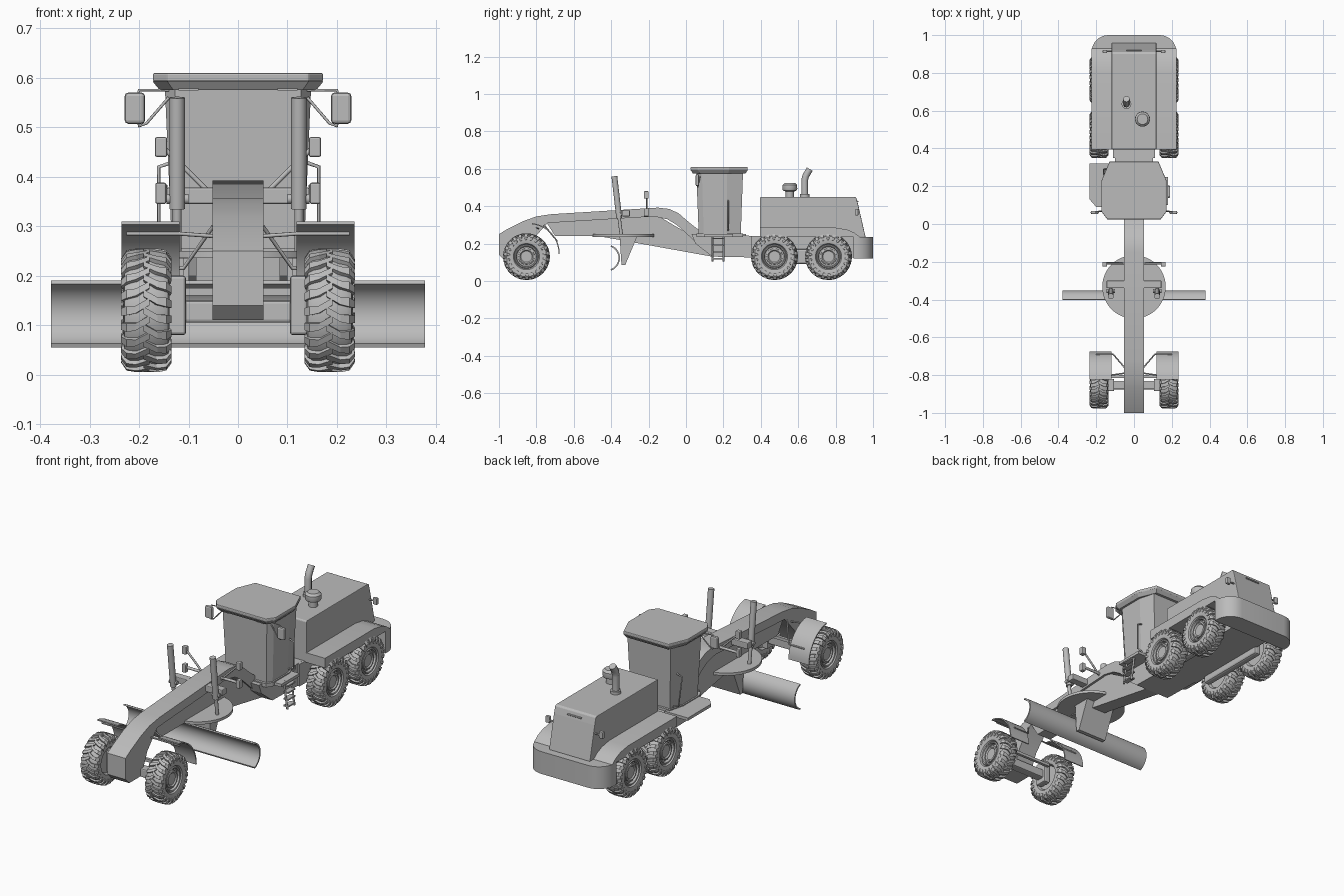
import bpy, bmesh, math
from mathutils import Vector, Matrix

cube = bpy.data.objects.get("Cube")
if cube:
    bpy.data.objects.remove(cube)

grey = bpy.data.materials.new("plain grey")
grey.use_nodes = True
COLOR = (0.5, 0.5, 0.5, 1)
grey.diffuse_color = COLOR
grey.node_tree.nodes["Principled BSDF"].inputs["Base Color"].default_value = COLOR


def add(name, data, smooth=False):
    ob = bpy.data.objects.new(name, data)
    bpy.context.collection.objects.link(ob)
    data.materials.append(grey)
    if smooth:
        bpy.ops.object.select_all(action="DESELECT")
        ob.select_set(True)
        bpy.context.view_layer.objects.active = ob
        bpy.ops.object.shade_smooth_by_angle(angle=math.radians(35))
    return ob


def finish(name, bm, smooth=False, bevel=0):
    bmesh.ops.recalc_face_normals(bm, faces=bm.faces[:])
    me = bpy.data.meshes.new(name)
    bm.to_mesh(me)
    bm.free()
    ob = add(name, me, smooth)
    if bevel:
        mod = ob.modifiers.new("bevel", "BEVEL")
        mod.width, mod.segments = bevel, 2
    return ob


def loft(bm, rings, closed=False, caps=True):
    vs = [[bm.verts.new(p) for p in r] for r in rings]
    n = len(vs[0])
    for i in range(len(vs) - (not closed)):
        a, b = vs[i], vs[(i + 1) % len(vs)]
        for j in range(n):
            bm.faces.new((a[j], a[(j + 1) % n], b[(j + 1) % n], b[j]))
    if caps and not closed:
        bm.faces.new(vs[0])
        bm.faces.new(vs[-1])


def side_prism(name, pts, x0, x1, smooth=False, bevel=0):
    bm = bmesh.new()
    loft(bm, [[(x, y, z) for y, z in pts] for x in (x0, x1)])
    return finish(name, bm, smooth, bevel)


def plan_prism(name, pts, z0, z1, smooth=False, shrink=1.0, cy=0.0, bevel=0):
    bm = bmesh.new()
    loft(bm, [[(x * s, cy + (y - cy) * s, z) for x, y in pts]
              for z, s in ((z0, shrink), (z1, 1))])
    return finish(name, bm, smooth, bevel)


def box(name, lo, hi, bevel=0):
    return side_prism(name, [(lo[1], lo[2]), (hi[1], lo[2]), (hi[1], hi[2]), (lo[1], hi[2])],
                      lo[0], hi[0], bevel=bevel)


def lathe(name, prof, p, direction=(0, 0, 1), n=32, closed=False):
    m = Matrix.Translation(p) @ Vector(direction).to_track_quat("Z", "Y").to_matrix().to_4x4()
    turn = [math.tau * i / n for i in range(n)]
    bm = bmesh.new()
    loft(bm, [[m @ Vector((r * math.cos(t), r * math.sin(t), h)) for t in turn]
              for h, r in prof], closed)
    return finish(name, bm, True)


def rod(name, p, q, r, n=16):
    d = Vector(q) - Vector(p)
    return lathe(name, [(0, r), (d.length, r)], p, d, n)


def tube(name, pts, r):
    cu = bpy.data.curves.new(name, "CURVE")
    cu.dimensions, cu.bevel_depth, cu.bevel_resolution = "3D", r, 2
    cu.use_fill_caps = True
    sp = cu.splines.new("POLY")
    sp.points.add(len(pts) - 1)
    for pt, co in zip(sp.points, pts):
        pt.co = (*co, 1)
    return add(name, cu)


def arc_strip(cy, cz, r, t, a0, a1, n=14):
    ang = [math.radians(a0 + (a1 - a0) * i / n) for i in range(n + 1)]
    ring = [[(cy + q * math.cos(a), cz + q * math.sin(a)) for a in ang] for q in (r, r - t)]
    return ring[0] + ring[1][::-1]


# wheels with chevron lugs
TYRE = [(-.03, .062), (-.042, .07), (-.047, .09), (-.044, .108), (-.034, .115), (0, .117),
        (.034, .115), (.044, .108), (.047, .09), (.042, .07), (.03, .062)]
RIM = [(-.03, .064), (.036, .064), (.04, .06), (.038, .055), (.026, .052), (.026, .044),
       (.034, .043), (.036, .036), (.03, .03)]


def wheel(name, s, y):
    c = Vector((s * .185, y, .13))
    lathe(name + "_tyre", TYRE, c, (s, 0, 0), 48, True)
    lathe(name + "_rim", RIM, c, (s, 0, 0), 32)
    for i in range(10):
        a = math.tau * i / 10
        p = c + Vector((s * .024, .048 * math.cos(a), .048 * math.sin(a)))
        rod(name + "_bolt", p, p + Vector((s * .006, 0, 0)), .004, 6)
    bm = bmesh.new()
    for i in range(44):
        side, a0 = (1 if i % 2 else -1), math.tau * i / 44
        path = [(-.006, 0, .125, .06), (.022, .13, .125, .06), (.04, .15, .122, .075),
                (.051, .17, .106, .07), (.049, .18, .092, .05)]
        rings = []
        for x, da, r, w in path:
            a = a0 - da
            rings.append([c + Vector((side * x * k, q * math.sin(b), q * math.cos(b)))
                          for q, b, k in ((r, a - w, 1), (r, a + w, 1),
                                          (r - .012, a + w, .8), (r - .012, a - w, .8))])
        loft(bm, rings)
    finish(name + "_lugs", bm)


for s, side in ((1, "left"), (-1, "right")):
    for y, place in ((-.853, "front"), (.473, "middle"), (.762, "rear")):
        wheel(f"{side}_{place}_wheel", s, y)

# arched main beam and lower body
side_prism("main_beam", [(-1, .25), (-.96, .275), (-.87, .32), (-.8, .345), (-.72, .357),
    (-.15, .392), (-.09, .385), (-.04, .362), (.02, .31), (.07, .272), (.12, .25), (.2, .24),
    (.2, .2), (.06, .2), (0, .255), (-.05, .3), (-.1, .33), (-.17, .345), (-.74, .31),
    (-.82, .22), (-.87, .11), (-.97, .11), (-1, .14)], -.052, .052, True)
side_prism("lower_beam", [(-.75, .32), (-.7, .24), (-.47, .24), (.14, .13), (.2, .13),
    (.2, .23), (.05, .23), (-.17, .36)], -.04, .04)

# front axle, fenders and struts
box("front_axle", (-.14, -.875, .105), (.14, -.83, .15), .006)
box("steering_bar", (-.12, -.815, .16), (.12, -.8, .175))
for s in (-1, 1):
    box("axle_knuckle", (s * .105, -.885, .08), (s * .14, -.82, .2), .006)
    side_prism("front_fender", arc_strip(-.84, .145, .165, .006, 0, 84), s * .118, s * .235, True)
    tube("fender_strut", [(s * .05, -.76, .3), (s * .11, -.69, .215), (s * .2, -.69, .215)], .004)
    tube("fender_stay", [(s * .05, -.79, .28), (s * .12, -.8, .285), (s * .225, -.8, .285)], .004)

# turning circle, blade and its carrier
lathe("circle_plate", [(0, .168), (.014, .168)], (0, -.333, .236), n=48)
side_prism("blade", arc_strip(-.425, .123, .072, .008, -70, 70), -.378, .378, True)
side_prism("blade_carrier", [(-.355, .24), (-.26, .24), (-.325, .085), (-.345, .085)],
           -.085, .085)
box("lift_saddle", (-.145, -.34, .345), (.145, -.3, .378), .004)
for s in (-1, 1):
    top, mid, low = (s * .123, -.383, .56), (s * .123, -.357, .335), (s * .123, -.345, .24)
    rod("lift_cylinder", mid, top, .0155)
    rod("lift_rod", low, mid, .009)
    rod("cylinder_pin", (s * .1, -.355, .355), (s * .145, -.355, .355), .01)
    # work lamps on stalks
    box("lamp_bracket", (s * .145, -.225, .345), (s * .167, -.2, .388), .004)
    box("work_lamp", (s * .143, -.225, .44), (s * .168, -.2, .48), .004)
    tube("lamp_stalk", [(s * .04, -.21, .35), (s * .1, -.21, .41), (s * .152, -.21, .46)], .005)
rod("lamp_crossbar", (-.165, -.208, .368), (.165, -.208, .368), .007)

# cab
CAB = [(-.125, .305), (-.148, .22), (-.148, .085), (-.128, .055),
       (.128, .055), (.148, .085), (.148, .22), (.125, .305)]
ROOF = [(-.13, .33), (-.172, .23), (-.172, .065), (-.142, .025),
        (.142, .025), (.172, .065), (.172, .23), (.13, .33)]
plan_prism("cab_body", CAB, .25, .585, shrink=.9, cy=.185)
plan_prism("roof_skirt", ROOF, .575, .592, shrink=.92, cy=.18)
plan_prism("cab_roof", ROOF, .592, .61, bevel=.004)
plan_prism("cab_floor", [(x * .95, y) for x, y in CAB], .235, .255)
side_prism("cab_base", [(.03, .25), (.4, .24), (.4, .125), (.14, .13), (.05, .2)], -.1, .1)
plan_prism("right_step_plate", [(-.1, .09), (-.2, .09), (-.235, .13), (-.235, .32), (-.1, .32)],
           .235, .25)
plan_prism("left_step_plate", [(.1, .1), (.18, .1), (.18, .25), (.1, .25)], .235, .25)
tube("left_grab_rail", [(.135, .225, .27), (.163, .225, .28), (.163, .225, .42),
                        (.135, .225, .43)], .004)
tube("right_grab_rail", [(-.13, .29, .27), (-.16, .29, .28), (-.16, .26, .42),
                         (-.13, .26, .43)], .004)
for s in (-1, 1):
    box("mirror", (s * .188, .052, .507), (s * .229, .07, .57), .007)
    tube("mirror_arm", [(s * .14, .075, .575), (s * .2, .065, .575), (s * .208, .062, .54),
                        (s * .2, .065, .502), (s * .185, .065, .508), (s * .14, .075, .56)], .003)
    box("roof_lamp", (s * .08, .035, .574), (s * .12, .05, .59))

# access ladder
for y in (.142, .2):
    tube("ladder_rail", [(.165, y, .25), (.185, y, .105)], .005)
for i in range(4):
    z = .115 + i * .036
    box("ladder_rung", (.162, .142, z), (.19, .2, z + .007))

# rear frame, drive cases, deck and counterweight
box("rear_frame", (-.11, .35, .125), (.11, .95, .24))
for s in (-1, 1):
    box("drive_case", (s * .1, .42, .09), (s * .138, .82, .17), .01)
    rod("tail_lamp_arm", (s * .1, .915, .365), (s * .145, .915, .365), .004)
    box("tail_lamp", (s * .142, .905, .35), (s * .166, .922, .385), .004)
side_prism("rear_deck", [(.395, .285), (.8, .285), (.86, .275), (.9, .258), (.93, .235),
                         (.395, .235)], -.225, .225, True)
corner = [(.135 + .09 * math.cos(a), .91 + .09 * math.sin(a))
          for a in [math.pi * i / 16 for i in range(9)]]
plan_prism("counterweight", [(.225, .895)] + corner + [(-x, y) for x, y in corner[::-1]]
           + [(-.225, .895)], .12, .236, True)
box("rear_plate", (-.025, .995, .16), (.025, 1.0, .205))
box("rear_hitch", (-.01, .995, .165), (.01, 1.0, .185))

# engine hood with tapered sides, intake cap and exhaust
bm = bmesh.new()
loft(bm, [[(-.118, y0, z), (.118, y0, z), (.118, y1, z), (-.118, y1, z)]
          for z, y0, y1 in ((.235, .395, .96), (.41, .395, .92), (.445, .395, .91),
                            (.45, .4, .9))])
finish("engine_hood", bm, bevel=.003)
rod("hood_handle", (-.04, .918, .425), (.04, .918, .425), .004)
lathe("intake_cap", [(0, .022), (.03, .022), (.035, .036), (.045, .04), (.065, .039),
                     (.076, .028)], (.045, .555, .448))
rod("exhaust_base", (-.04, .635, .445), (-.04, .635, .465), .026)
tube("exhaust_pipe", [(-.04, .635, .45), (-.04, .635, .54), (-.04, .639, .558),
                      (-.04, .648, .575), (-.04, .662, .598)], .018)
